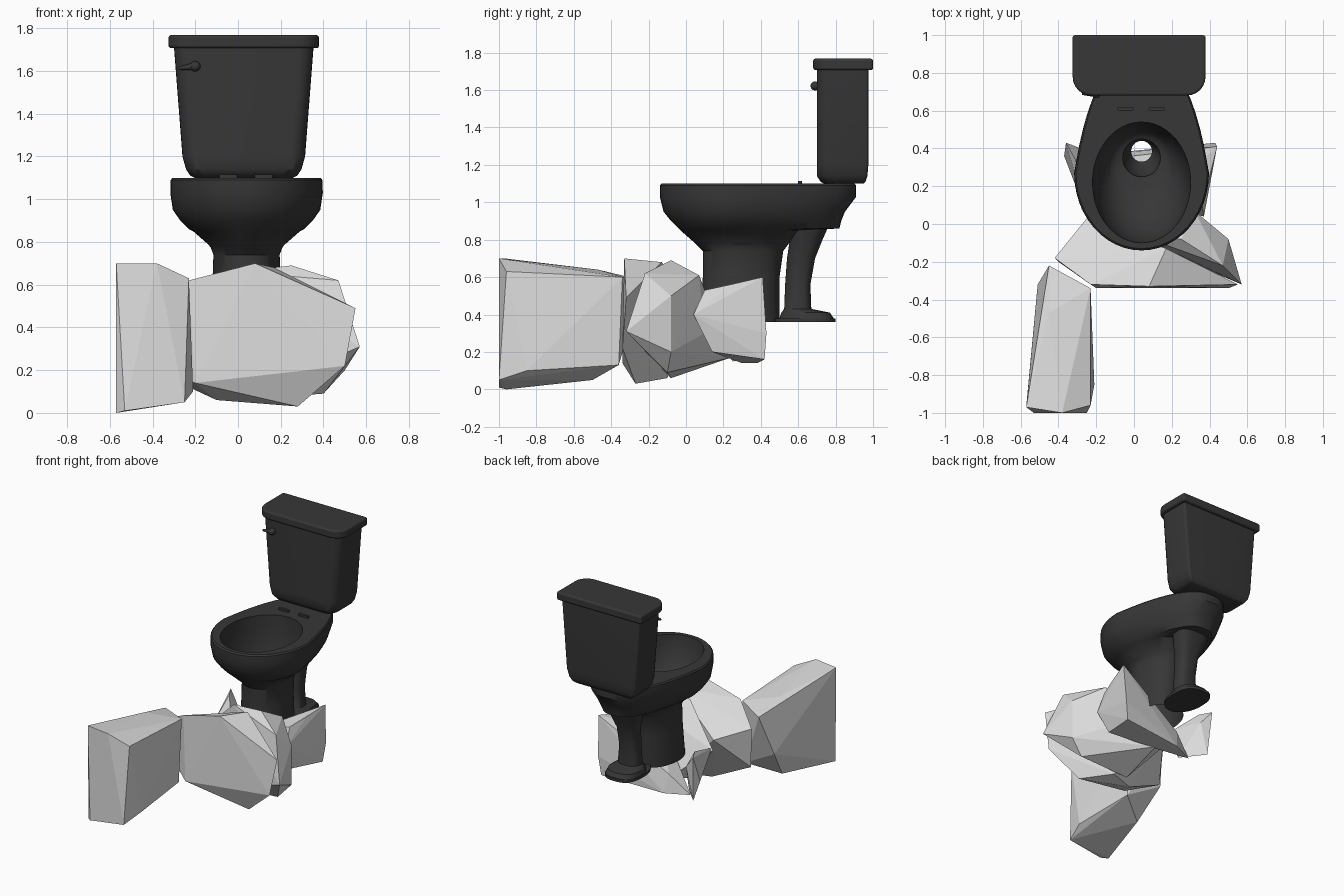
import bpy, bmesh
from math import sin, cos, pi
from mathutils import Vector

cube = bpy.data.objects.get("Cube")
if cube:
    bpy.data.objects.remove(cube)


def material(name, value):
    mat = bpy.data.materials.new(name)
    mat.use_nodes = True
    colour = (value, value, value, 1)
    mat.diffuse_color = colour
    mat.node_tree.nodes["Principled BSDF"].inputs["Base Color"].default_value = colour
    return mat


ceramic = material("charcoal_ceramic", .038)
stone = material("pale_stone", .72)


def finish(name, bm, mat, smooth=True, bevel=0):
    bmesh.ops.recalc_face_normals(bm, faces=bm.faces)
    mesh = bpy.data.meshes.new(name)
    bm.to_mesh(mesh)
    bm.free()
    mesh.materials.append(mat)
    part = bpy.data.objects.new(name, mesh)
    bpy.context.collection.objects.link(part)
    if smooth:
        bpy.ops.object.select_all(action='DESELECT')
        part.select_set(True)
        bpy.context.view_layer.objects.active = part
        bpy.ops.object.shade_smooth_by_angle(angle=.6)
    if bevel:
        modifier = part.modifiers.new("soft_edges", 'BEVEL')
        modifier.width = bevel
        modifier.segments = 3
        modifier.limit_method = 'ANGLE'


def egg(centre, z, front, back, half_width, middle, power=2, taper=0, count=48):
    """Ring with an elliptical front and a squarer, tapered back."""
    ring = []
    for step in range(count):
        angle = 2 * pi * step / count
        across, along = cos(angle), sin(angle)
        if along < 0:
            y = middle + (middle - front) * along
        else:
            along = along ** (2 / power)
            side = 1 if across > 0 else -1
            across = side * abs(across) ** (2 / power) * (1 - taper * along)
            y = middle + (back - middle) * along
        ring.append((centre + half_width * across, y, z))
    return ring


def rounded(centre, z, front, back, half_width, front_radius, back_radius, steps=6):
    """Rectangular ring with its own front and back corner radius."""
    corners = ((1, 1, back, back_radius), (-1, 1, back, back_radius),
               (-1, -1, front, front_radius), (1, -1, front, front_radius))
    ring = []
    for quarter, (side, end, y, radius) in enumerate(corners):
        for step in range(steps + 1):
            angle = pi / 2 * (quarter + step / steps)
            ring.append((centre + side * (half_width - radius) + radius * cos(angle),
                         y - end * radius + radius * sin(angle), z))
    return ring


def loft(name, rings, capped=True, bevel=0):
    bm = bmesh.new()
    rows = [[bm.verts.new(point) for point in ring] for ring in rings]
    for lower, upper in zip(rows, rows[1:]):
        for i in range(len(lower)):
            bm.faces.new((lower[i - 1], lower[i], upper[i], upper[i - 1]))
    if capped:
        bm.faces.new(rows[0])
        bm.faces.new(rows[-1])
    finish(name, bm, ceramic, bevel=bevel)


def rock(name, points):
    bm = bmesh.new()
    for point in points:
        bm.verts.new(point)
    bmesh.ops.convex_hull(bm, input=bm.verts)
    loose = [v for v in bm.verts if not v.link_faces]
    bmesh.ops.delete(bm, geom=loose, context='VERTS')
    finish(name, bm, stone, smooth=False)


# Pedestal and bowl exterior: height, front, back, half width
bowl_x = .04
pedestal = [(.36, .07, .5, .175), (.6, .09, .5, .16), (.74, .09, .52, .155),
            (.78, .05, .55, .17), (.85, -.03, .62, .25)]
belly = [(.86, -.04, .82, .27), (.9, -.08, .83, .31), (.95, -.12, .85, .345),
         (1.03, -.14, .91, .357), (1.09, -.14, .91, .355), (1.1, -.13, .9, .347)]
rings = [egg(bowl_x, *r, .28, 2.4, .1) for r in pedestal]
rings += [egg(bowl_x, *r, .27, 2.7, .3) for r in belly]

# Basin: a quarter-round sweep from the rim opening down to the drain
for step in range(8):
    angle = pi / 2 * step / 7
    middle = .35 - .13 * cos(angle)
    depth = .1 + .22 * cos(angle)
    width = .1 + .16 * cos(angle)
    rings.append(egg(bowl_x, 1.1 - .36 * sin(angle), middle - depth, middle + depth, width, middle))
rings.append(egg(bowl_x, .66, .26, .45, .09, .36))
rings.append(egg(bowl_x, .57, .33, .44, .055, .385))
loft("bowl", rings, capped=False)

# Rear waste pipe on a flared foot
pipe = [(.36, .44, .8, .13), (.38, .44, .8, .13), (.38, .5, .79, .125), (.41, .51, .77, .115),
        (.43, .525, .67, .085), (.56, .53, .665, .075), (.7, .54, .69, .08),
        (.8, .555, .73, .115), (.89, .56, .77, .14)]
loft("waste_pipe", [egg(bowl_x, z, front, back, width, (front + back) / 2, 2.8)
                    for z, front, back, width in pipe])

# Cistern with rounded bottom, and its lid
tank_x = .027
tank = [(1.1, .74, .95, .23), (1.11, .72, .96, .25), (1.14, .7, .97, .27),
        (1.2, .7, .975, .287), (1.73, .7, .975, .328)]
loft("tank", [rounded(tank_x, *r, .07, .015) for r in tank])
loft("tank_lid", [rounded(tank_x, z, .68, 1, .352, .1, .015) for z in (1.707, 1.768)], bevel=.012)

# Seat hinge lugs
for name, x in (("right_hinge_lug", -.045), ("left_hinge_lug", .12)):
    loft(name, [rounded(x, z, .6, .62, .042, .008, .008) for z in (1.09, 1.115)])

# Flush lever: round knob with a tapering handle
bm = bmesh.new()
knob = Vector((-.2, .69, 1.622))
axis = Vector((-1, 0, -.12)).normalized()
bmesh.ops.create_uvsphere(bm, u_segments=20, v_segments=12, radius=.024)
bmesh.ops.translate(bm, verts=bm.verts, vec=knob)
arm = bmesh.ops.create_cone(bm, segments=16, cap_ends=True, radius1=.02, radius2=.007, depth=.08)
bmesh.ops.rotate(bm, verts=arm["verts"], matrix=axis.to_track_quat('Z', 'Y').to_matrix())
bmesh.ops.translate(bm, verts=arm["verts"], vec=knob + axis * .035)
finish("flush_lever", bm, ceramic)

# Faceted rocks
rock("front_rock", [
    (-.57, -.97, .7), (-.38, -1, .7), (-.23, -.96, .63), (-.57, -.96, 0), (-.53, -1, .01),
    (-.25, -1, .05), (-.21, -.85, .1), (-.23, -.34, .6), (-.45, -.22, .58),
    (-.45, -.47, .64), (-.51, -.32, .28), (-.24, -.36, .13), (-.45, -.5, .05)])
rock("middle_rock", [
    (-.23, -.32, .62), (.08, -.33, .7), (.55, -.32, .49), (.5, -.34, .22), (.28, -.27, .03),
    (-.1, -.17, .06), (-.2, -.34, .14), (-.42, -.18, .5), (-.4, -.2, .2),
    (.17, -.13, .68), (-.25, .03, .45), (.1, -.1, .06)])
rock("side_rock", [
    (.25, -.08, .69), (0, -.05, .66), (.47, -.22, .62), (.57, -.32, .31),
    (.5, -.08, .5), (.5, -.08, .2), (.4, -.1, .09), (.32, .07, .61), (.28, .1, .3),
    (-.28, .08, .4), (0, .24, .17), (0, -.08, .06)])
rock("rear_left_rock", [
    (.44, .41, .6), (.43, .43, .3), (.41, .42, .16), (.4, .24, .56), (.36, .1, .53),
    (.37, .04, .4), (.35, .14, .2), (0, .2, .18), (.1, .1, .45),
    (-.08, .38, .14), (-.25, .3, .14), (-.1, .35, .28)])
rock("rear_right_rock", [
    (-.36, .43, .5), (-.34, .4, .16), (-.31, .34, .5), (-.37, .36, .3), (-.2, .2, .4),
    (-.2, .25, .15), (-.25, .05, .4), (-.28, .4, .4)])
